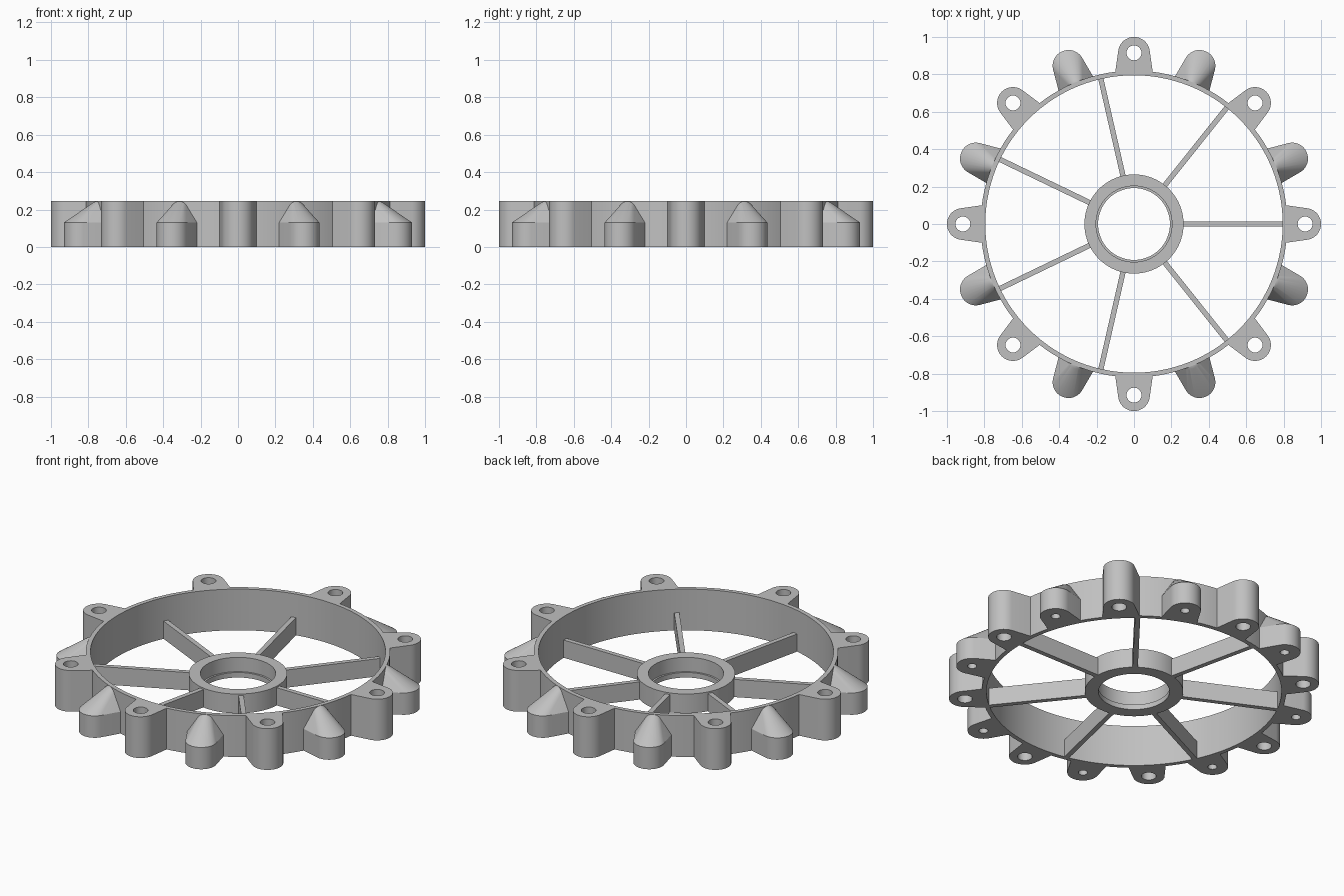
import bpy, bmesh
from math import sin, cos, pi, radians
from mathutils import Matrix, Vector

cube = bpy.data.objects.get("Cube")
if cube:
    bpy.data.objects.remove(cube)

HEIGHT = 0.245        # rim and lugs
RIM_IN, RIM_OUT = 0.795, 0.82
BOLT_R = 0.915        # radius of the bolt circle
TIP_R = 0.085         # rounded end of lugs and teeth
ROOT = 0.81           # where lugs and teeth sink into the rim

grey = bpy.data.materials.new("plain_grey")
grey.use_nodes = True
colour = (0.53, 0.53, 0.53, 1)
grey.diffuse_color = colour
grey.node_tree.nodes["Principled BSDF"].inputs["Base Color"].default_value = colour


def finish(bm, name, angle=0.0):
    """Turn a bmesh into a smooth-by-angle object, spun about z."""
    bmesh.ops.recalc_face_normals(bm, faces=bm.faces)
    mesh = bpy.data.meshes.new(name)
    bm.to_mesh(mesh)
    bm.free()
    mesh.materials.append(grey)
    ob = bpy.data.objects.new(name, mesh)
    bpy.context.collection.objects.link(ob)
    ob.rotation_euler.z = angle
    bpy.ops.object.select_all(action='DESELECT')
    ob.select_set(True)
    bpy.context.view_layer.objects.active = ob
    bpy.ops.object.shade_smooth_by_angle(angle=radians(30))
    return ob


def lathe(name, profile, steps=112):
    """Revolve a closed (radius, z) profile."""
    bm = bmesh.new()
    rings = [[bm.verts.new((r * cos(2 * pi * i / steps), r * sin(2 * pi * i / steps), z))
              for r, z in profile] for i in range(steps)]
    n = len(profile)
    for i in range(steps):
        a, b = rings[i], rings[(i + 1) % steps]
        for j in range(n):
            k = (j + 1) % n
            bm.faces.new((a[j], b[j], b[k], a[k]))
    finish(bm, name)


def arc(cx, r, start, end, steps):
    return [(cx + r * cos(radians(start + (end - start) * i / steps)),
             r * sin(radians(start + (end - start) * i / steps))) for i in range(steps + 1)]


def loop(bm, points, z=0.0):
    """Closed ring of edges."""
    vs = [bm.verts.new((x, y, z)) for x, y in points]
    return [bm.edges.new((vs[i], vs[(i + 1) % len(vs)])) for i in range(len(vs))]


def extrude_up(bm, geom, height):
    out = bmesh.ops.extrude_face_region(bm, geom=geom)["geom"]
    bmesh.ops.translate(bm, vec=(0, 0, height),
                        verts=[v for v in out if isinstance(v, bmesh.types.BMVert)])


def lug(name, angle):
    """Rounded ear with a through hole."""
    bm = bmesh.new()
    outline = arc(BOLT_R, TIP_R, -80, 80, 20) + arc(0, ROOT, 7.2, -7.2, 6)
    edges = loop(bm, outline) + loop(bm, arc(BOLT_R, 0.04, 0, 345, 23))
    bmesh.ops.triangle_fill(bm, edges=edges, use_beauty=True)
    extrude_up(bm, bm.faces[:], HEIGHT)
    finish(bm, name, angle)


def tooth(name, angle):
    """Rounded ear whose top slopes up to a round peak at the rim, with a blind hole below."""
    bm = bmesh.new()
    base = arc(BOLT_R, TIP_R, -80, 80, 20) + [(ROOT, 0.1), (ROOT, -0.1)]
    for z in (0, 0.13):
        for x, y in base:
            bm.verts.new((x, y, z))
    ball = bmesh.ops.create_uvsphere(bm, u_segments=24, v_segments=12, radius=0.05,
                                     matrix=Matrix.Translation((ROOT, 0, HEIGHT - 0.05)))
    bmesh.ops.delete(bm, geom=[v for v in ball["verts"] if v.co.x < ROOT - 0.001], context='VERTS')
    bmesh.ops.delete(bm, geom=bm.edges[:], context='EDGES_FACES')
    hull = bmesh.new()
    for v in bm.verts:
        hull.verts.new(v.co)
    for x, y in base:
        for z in (0, 0.13):
            hull.verts.new((x, y, z))
    for i in range(13):
        for j in range(13):
            a, b = pi * (i / 12 - 0.5), pi * (j / 12 - 0.5)
            hull.verts.new(Vector((ROOT, 0, HEIGHT - 0.05))
                           + 0.05 * Vector((cos(a) * cos(b), cos(a) * sin(b), sin(a))))
    bm.free()
    bmesh.ops.remove_doubles(hull, verts=hull.verts[:], dist=0.0005)
    bmesh.ops.convex_hull(hull, input=hull.verts[:])
    bmesh.ops.delete(hull, geom=[v for v in hull.verts if not v.link_faces], context='VERTS')
    # Reopen the underside and refill it around the hole
    bmesh.ops.delete(hull, geom=[f for f in hull.faces if all(v.co.z < 0.001 for v in f.verts)],
                     context='FACES')
    rim = [e for e in hull.edges if e.is_boundary]
    hole = loop(hull, arc(BOLT_R, 0.025, 0, 337.5, 15))
    bmesh.ops.triangle_fill(hull, edges=rim + hole, use_beauty=True)
    out = bmesh.ops.extrude_edge_only(hull, edges=hole)["geom"]
    bmesh.ops.translate(hull, vec=(0, 0, 0.1),
                        verts=[g for g in out if isinstance(g, bmesh.types.BMVert)])
    bmesh.ops.contextual_create(hull, geom=[g for g in out if isinstance(g, bmesh.types.BMEdge)])
    finish(hull, name, angle)


def spoke(name, angle):
    """Thin upright web from hub to rim."""
    bm = bmesh.new()
    start, end, height = 0.25, 0.805, 0.105
    bmesh.ops.create_cube(bm, size=1, matrix=Matrix.Translation(((start + end) / 2, 0, height / 2))
                          @ Matrix.Diagonal((end - start, 0.028, height, 1)))
    finish(bm, name, angle)


# Outer rim and stepped hub
lathe("rim", [(RIM_IN, 0), (RIM_OUT, 0), (RIM_OUT, HEIGHT), (RIM_IN, HEIGHT)])
lathe("hub", [(0.192, 0), (0.265, 0), (0.265, 0.115), (0.203, 0.115), (0.203, 0.03), (0.192, 0.03)])

# Alternating lugs and teeth around the rim
for i in range(8):
    lug(f"bolt_lug_{i + 1}", i * pi / 4)
    tooth(f"sloped_tooth_{i + 1}", (i + 0.5) * pi / 4)

# Seven spokes
for i in range(7):
    spoke(f"spoke_{i + 1}", i * 2 * pi / 7)
